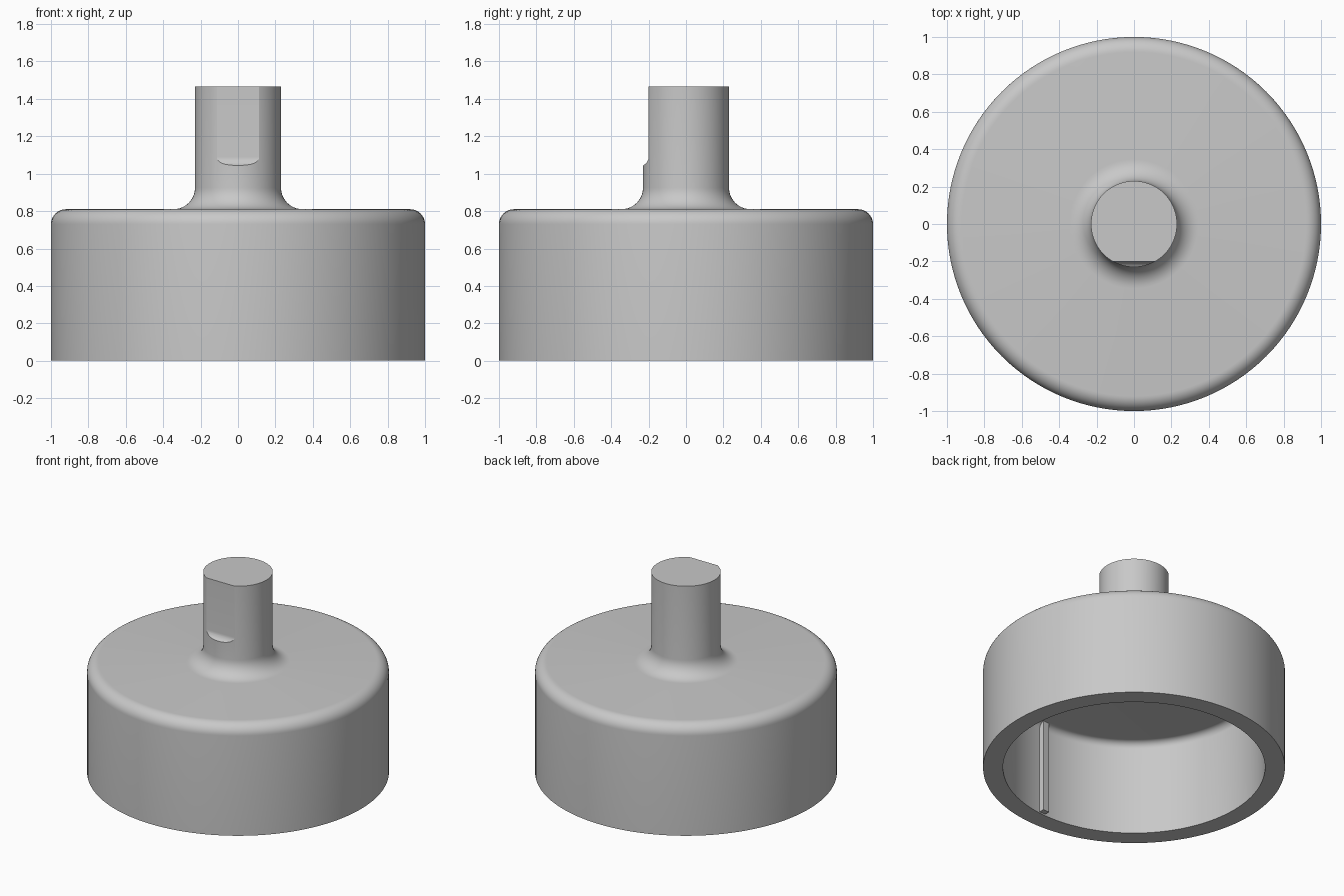
import bpy, bmesh
from math import pi, cos, sin, radians
from mathutils import Vector, Matrix

old = bpy.data.objects.get("Cube")
if old:
    bpy.data.objects.remove(old)

grey = bpy.data.materials.new("neutral_grey")
grey.use_nodes = True
grey.diffuse_color = (0.58, 0.58, 0.58, 1)
grey.node_tree.nodes["Principled BSDF"].inputs["Base Color"].default_value = (0.58, 0.58, 0.58, 1)

# Main dimensions
R, TOP = 1.0, 0.81
BORE, CEILING = 0.868, 0.69
STEM, STEM_TOP = 0.23, 1.465


def arc(cx, cy, r, start, end, n=10):
    """Points on an arc, angles in degrees."""
    angles = [radians(start + (end - start) * i / n) for i in range(n + 1)]
    return [(cx + r * cos(a), cy + r * sin(a)) for a in angles]


def finish(name, bm):
    bmesh.ops.recalc_face_normals(bm, faces=bm.faces)
    mesh = bpy.data.meshes.new(name)
    bm.to_mesh(mesh)
    bm.free()
    mesh.materials.append(grey)
    obj = bpy.data.objects.new(name, mesh)
    bpy.context.collection.objects.link(obj)
    return obj


def lathe(name, profile, steps=128):
    bm = bmesh.new()
    verts = [bm.verts.new((r, 0, z)) for r, z in profile]
    edges = [bm.edges.new(pair) for pair in zip(verts, verts[1:])]
    bmesh.ops.spin(bm, geom=verts + edges, cent=(0, 0, 0), axis=(0, 0, 1),
                   angle=2 * pi, steps=steps, use_merge=True)
    bmesh.ops.remove_doubles(bm, verts=bm.verts, dist=1e-5)
    return finish(name, bm)


def prism(name, points, offset):
    """Extrude a closed outline of 3D points along an offset."""
    bm = bmesh.new()
    face = bm.faces.new([bm.verts.new(p) for p in points])
    new = bmesh.ops.extrude_face_region(bm, geom=[face], use_keep_orig=True)["geom"]
    bmesh.ops.translate(bm, vec=Vector(offset),
                        verts=[v for v in new if isinstance(v, bmesh.types.BMVert)])
    return finish(name, bm)


# Hollow cap with a rounded rim and a stem rising from a fillet
fillet, rim, inner = 0.115, 0.08, 0.05
profile = [(0, STEM_TOP), (STEM, STEM_TOP)]
profile += arc(STEM + fillet, TOP + fillet, fillet, 180, 270)
profile += arc(R - rim, TOP - rim, rim, 90, 0)
profile += [(R, 0), (BORE, 0)]
profile += arc(BORE - inner, CEILING - inner, inner, 0, 90)
profile += [(0, CEILING)]
body = lathe("cap_and_stem", profile)

# Flat on the front of the stem, ending below in a concave runout
runout = 0.05
outline = arc(-0.20 - runout, 1.09, runout, 0, -90) + [(-0.4, 1.04), (-0.4, 1.6), (-0.20, 1.6)]
cutter = prism("flat_cutter", [(-0.4, y, z) for y, z in outline], (0.8, 0, 0))
cutter.hide_render = True
cut = body.modifiers.new("flat", "BOOLEAN")
cut.operation, cut.solver, cut.object = "DIFFERENCE", "EXACT", cutter
bpy.context.view_layer.objects.active = body
body.select_set(True)
bpy.ops.object.modifier_apply(modifier="flat")
bpy.data.objects.remove(cutter)

# Slim locating rib inside the bore
half = 0.025
rib_outline = [(-half, -BORE - 0.02, 0.01), (half, -BORE - 0.02, 0.01),
               (half, -BORE + 0.04, 0.01), (-half, -BORE + 0.04, 0.01)]
rib = prism("inner_rib", rib_outline, (0, 0, CEILING))
rib.data.transform(Matrix.Rotation(radians(4.5), 4, "Z"))

# Smooth curved faces, keep the edges crisp
bpy.ops.object.select_all(action="DESELECT")
body.select_set(True)
bpy.context.view_layer.objects.active = body
bpy.ops.object.shade_smooth_by_angle(angle=radians(20))
